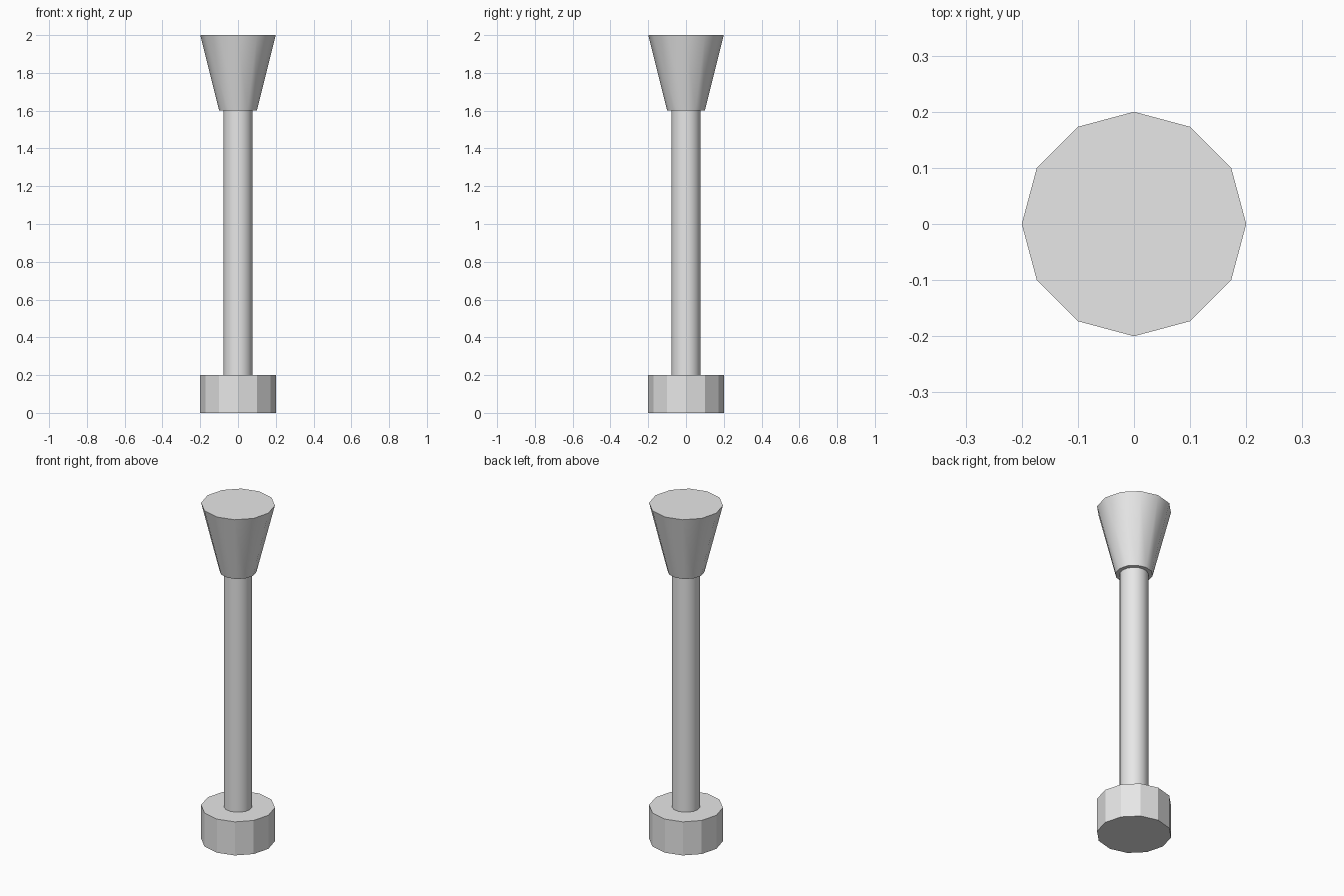
import bpy
import math

cube = bpy.data.objects.get("Cube")
if cube:
    bpy.data.objects.remove(cube, do_unlink=True)

grey = bpy.data.materials.new("light grey")
grey.use_nodes = True
colour = (0.8, 0.8, 0.8, 1.0)
grey.diffuse_color = colour
for node in grey.node_tree.nodes:
    if node.type == 'BSDF_PRINCIPLED':
        node.inputs["Base Color"].default_value = colour


def turned_part(name, sides, r_bottom, r_top, z_bottom, z_top, smooth):
    """Capped cone or cylinder standing between two heights."""
    bpy.ops.mesh.primitive_cone_add(
        vertices=sides, radius1=r_bottom, radius2=r_top,
        depth=z_top - z_bottom, location=(0, 0, (z_bottom + z_top) / 2))
    part = bpy.context.object
    part.name = name
    part.data.materials.append(grey)
    if smooth:
        bpy.ops.object.shade_smooth_by_angle(angle=math.radians(35))
    return part


# Faceted foot, slim round shaft and flared head
turned_part("foot", 12, 0.2, 0.2, 0.0, 0.2, False)
turned_part("shaft", 16, 0.077, 0.077, 0.2, 1.6, True)
turned_part("flared_head", 12, 0.1, 0.2, 1.6, 2.0, True)
